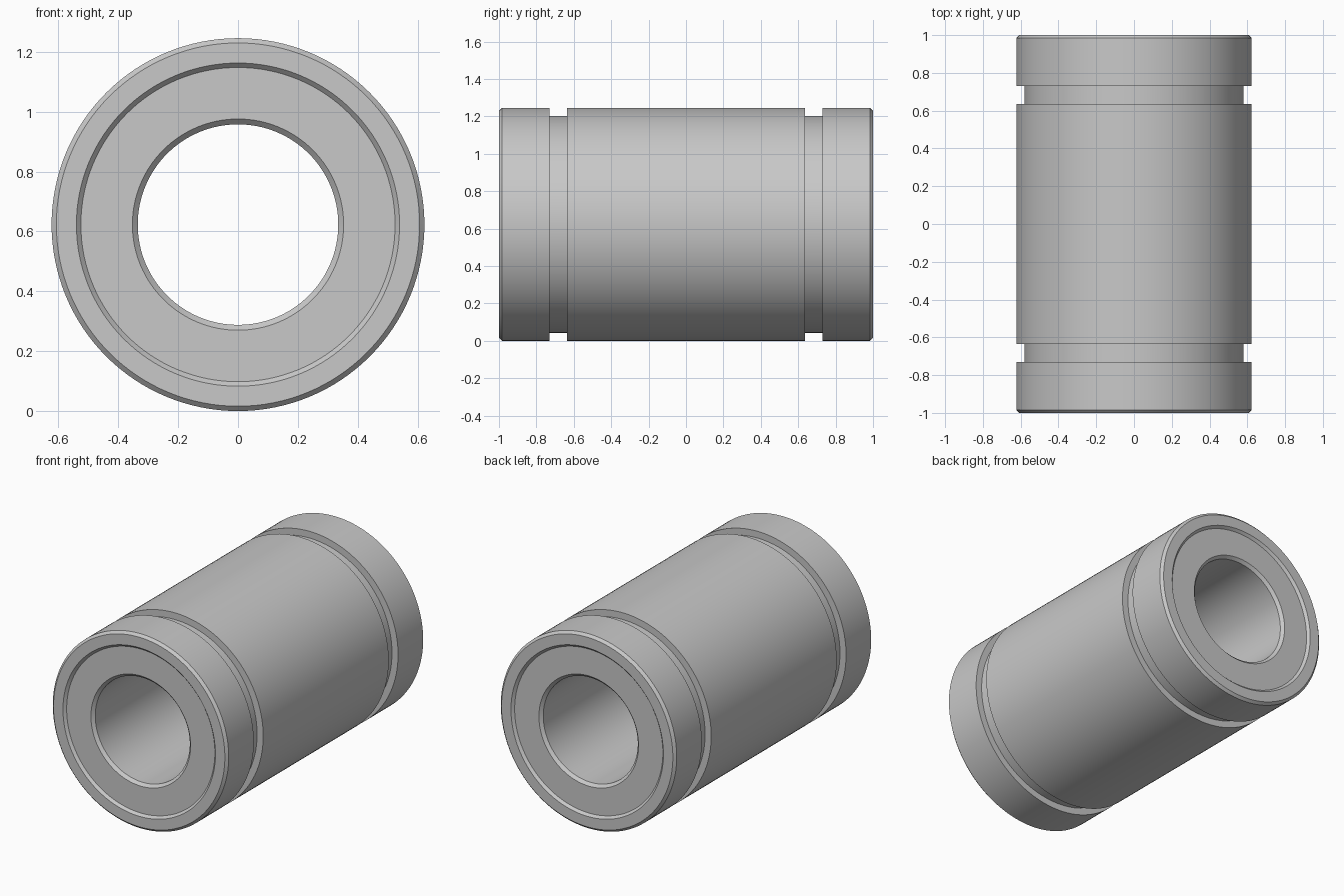
import bpy
import bmesh
import math
from mathutils import Vector

if "Cube" in bpy.data.objects:
    bpy.data.objects.remove(bpy.data.objects["Cube"], do_unlink=True)

SEGMENTS = 128
OUTER, GROOVE, BORE = 0.623, 0.58, 0.335
END, CHAMFER = 1.0, 0.016

# Bare steel
steel = bpy.data.materials.new("grey steel")
steel.use_nodes = True
steel.diffuse_color = (0.58, 0.58, 0.58, 1)
steel.node_tree.nodes["Principled BSDF"].inputs["Base Color"].default_value = steel.diffuse_color

# Half section as (radius, distance along axis), from the outer wall to the bore
FACE = END - CHAMFER
half = [
    (OUTER, 0.635), (GROOVE, 0.635), (GROOVE, 0.73), (OUTER, 0.73),  # retaining ring groove
    (OUTER, END - CHAMFER), (OUTER - CHAMFER, END),                   # outer chamfer
    (0.54, END), (0.525, FACE),                                       # recessed end seal
    (BORE + 0.018, FACE), (BORE, FACE - 0.018),                       # bore chamfer
]
section = half + [(r, -y) for r, y in reversed(half)]

# Revolve the mirrored section around the y axis
bm = bmesh.new()
verts = [bm.verts.new((r, y, 0)) for r, y in section]
edges = [bm.edges.new((a, b)) for a, b in zip(verts, verts[1:] + verts[:1])]
bmesh.ops.spin(bm, geom=verts + edges, cent=(0, 0, 0), axis=(0, 1, 0),
               angle=math.tau, steps=SEGMENTS, use_duplicate=False)
bmesh.ops.remove_doubles(bm, verts=bm.verts, dist=1e-4)
bmesh.ops.recalc_face_normals(bm, faces=bm.faces)
bmesh.ops.translate(bm, verts=bm.verts, vec=Vector((0, 0, OUTER)))

mesh = bpy.data.meshes.new("bearing_sleeve")
bm.to_mesh(mesh)
bm.free()
mesh.materials.append(steel)
sleeve = bpy.data.objects.new("bearing_sleeve", mesh)
bpy.context.collection.objects.link(sleeve)

# Smooth walls with crisp chamfer edges
bpy.ops.object.select_all(action="DESELECT")
sleeve.select_set(True)
bpy.context.view_layer.objects.active = sleeve
bpy.ops.object.shade_smooth_by_angle(angle=math.radians(30))
